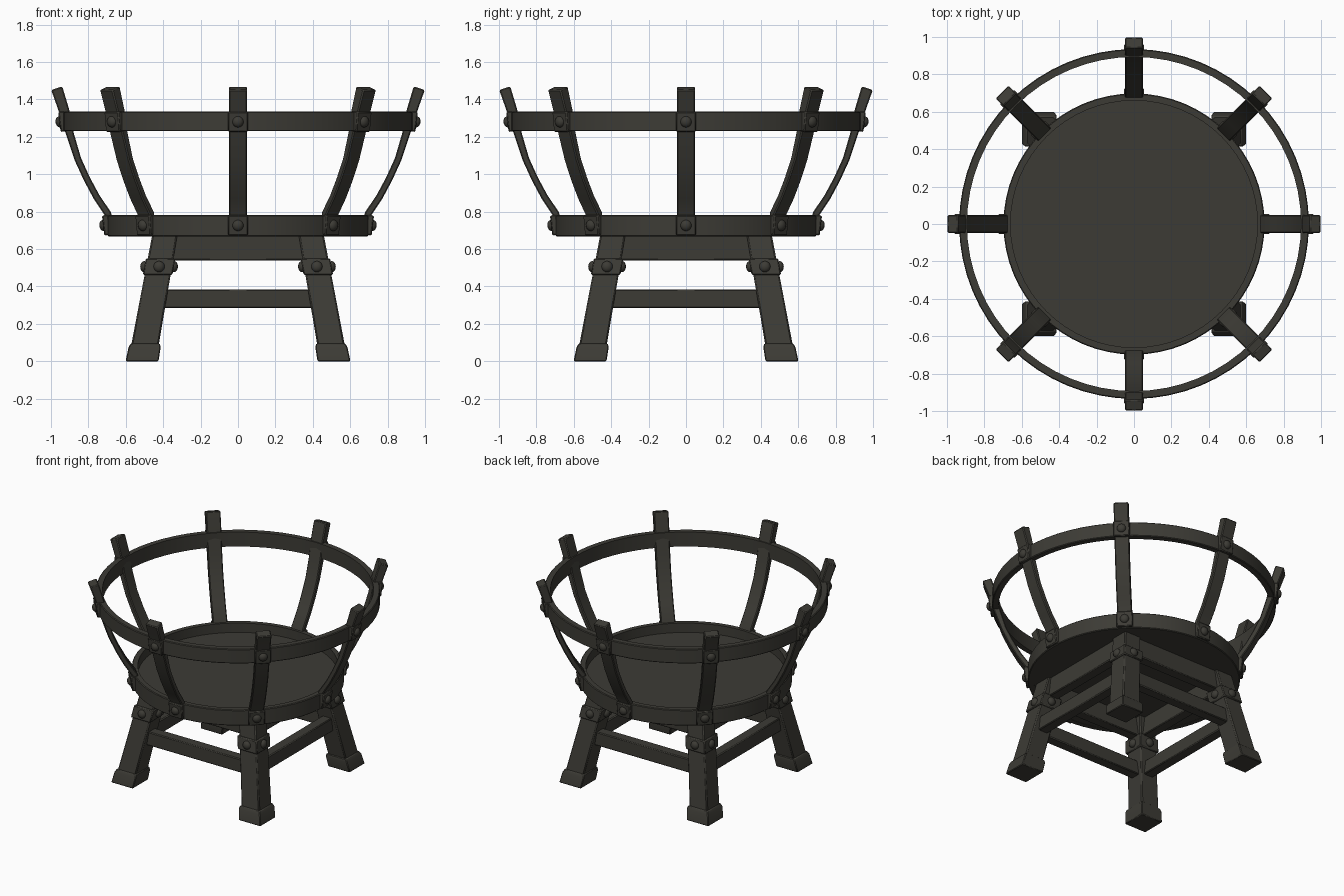
import bpy, bmesh, math
from mathutils import Matrix, Vector

if "Cube" in bpy.data.objects:
    bpy.data.objects.remove(bpy.data.objects["Cube"])

iron = bpy.data.materials.new("dark_iron")
iron.diffuse_color = (0.046, 0.044, 0.036, 1)
iron.use_nodes = True
iron.node_tree.nodes["Principled BSDF"].inputs["Base Color"].default_value = iron.diffuse_color


def finish(name, bm, bevel=0.0):
    bmesh.ops.recalc_face_normals(bm, faces=bm.faces)
    me = bpy.data.meshes.new(name)
    bm.to_mesh(me)
    bm.free()
    me.materials.append(iron)
    ob = bpy.data.objects.new(name, me)
    bpy.context.collection.objects.link(ob)
    bpy.context.view_layer.objects.active = ob
    ob.select_set(True)
    bpy.ops.object.shade_smooth_by_angle(angle=math.radians(35))
    ob.select_set(False)
    if bevel:
        m = ob.modifiers.new("bevel", 'BEVEL')
        m.width = bevel
        m.segments = 1
        m.limit_method = 'ANGLE'
    return ob


def loft(name, rings, bevel=0.0):
    """Solid through a list of four-cornered sections."""
    bm = bmesh.new()
    vs = [[bm.verts.new(p) for p in r] for r in rings]
    for a, b in zip(vs, vs[1:]):
        for i in range(4):
            j = (i + 1) % 4
            bm.faces.new((a[i], a[j], b[j], b[i]))
    bm.faces.new(vs[0])
    bm.faces.new(vs[-1])
    return finish(name, bm, bevel)


def box(name, size, mat, bevel=0.006):
    bm = bmesh.new()
    bmesh.ops.create_cube(bm, size=1, matrix=mat @ Matrix.Diagonal((*size, 1)))
    return finish(name, bm, bevel)


def rivet(name, mat, r=0.03, h=0.022):
    """Dome whose axis is local x."""
    bm = bmesh.new()
    bmesh.ops.create_uvsphere(bm, u_segments=12, v_segments=8, radius=1,
        matrix=mat @ Matrix.Diagonal((h, r, r, 1)))
    return finish(name, bm)


def hoop(name, r0, r1, z0, z1, n=64):
    c = 0.005
    prof = [(r0, z0), (r1 - c, z0), (r1, z0 + c), (r1, z1 - c), (r1 - c, z1), (r0, z1)]
    bm = bmesh.new()
    rows = []
    for k in range(n):
        a = 2 * math.pi * k / n
        rows.append([bm.verts.new((r * math.cos(a), r * math.sin(a), z)) for r, z in prof])
    for k in range(n):
        a, b = rows[k], rows[(k + 1) % n]
        for i in range(len(prof)):
            j = (i + 1) % len(prof)
            bm.faces.new((a[i], a[j], b[j], b[i]))
    return finish(name, bm)


# Basket hoops and floor plate
hoop("upper_hoop", 0.893, 0.935, 1.23, 1.335)
hoop("lower_hoop", 0.66, 0.698, 0.668, 0.782)
bm = bmesh.new()
bmesh.ops.create_cone(bm, cap_ends=True, segments=64, radius1=0.67, radius2=0.67,
    depth=0.045, matrix=Matrix.Translation((0, 0, 0.692)))
finish("floor_plate", bm)

# Curved ribs: radius, height, thickness
path = [(0.675, 0.69, 0.04), (0.697, 0.79, 0.038), (0.757, 0.88, 0.036),
        (0.808, 0.975, 0.036), (0.856, 1.08, 0.036), (0.900, 1.22, 0.042),
        (0.930, 1.34, 0.056), (0.969, 1.46, 0.062)]
for k in range(8):
    R = Matrix.Rotation(k * math.pi / 4, 4, 'Z')
    rings = []
    for i, (r, z, t) in enumerate(path):
        a, b = path[max(i - 1, 0)], path[min(i + 1, len(path) - 1)]
        d = Vector((b[0] - a[0], 0, b[1] - a[1])).normalized()
        n = Vector((d.z, 0, -d.x)) * t / 2
        c = Vector((r, 0, z))
        y = Vector((0, 0.049, 0))
        rings.append([R @ p for p in (c - n - y, c + n - y, c + n + y, c - n + y)])
    loft(f"rib_{k}", rings, 0.006)
    # Riveted joint plates on both hoops
    for tag, r, z, h, tilt in (("upper", 0.938, 1.282, 0.108, 0.12),
                               ("lower", 0.704, 0.728, 0.108, 0.12)):
        M = R @ Matrix.Translation((r, 0, z)) @ Matrix.Rotation(tilt, 4, 'Y')
        box(f"{tag}_joint_plate_{k}", (0.034, 0.108, h), M)
        rivet(f"{tag}_rivet_{k}", M @ Matrix.Translation((0.016, 0, 0)))


# Splayed legs, feet, collars
def centre(z):
    return 0.513 - 0.18 * z


def section(sx, sy, z, half, off=0.0):
    c = centre(z) + off
    return [(sx * c + i * half, sy * c + j * half, z)
            for i, j in ((-1, -1), (1, -1), (1, 1), (-1, 1))]


for n, (sx, sy) in enumerate(((1, 1), (-1, 1), (-1, -1), (1, -1))):
    loft(f"leg_{n}", [section(sx, sy, z, h) for z, h in ((0.03, 0.074), (0.69, 0.067))], 0.008)
    loft(f"foot_{n}", [section(sx, sy, z, h) for z, h in ((0, 0.088), (0.075, 0.086), (0.095, 0.078))], 0.005)
    loft(f"leg_collar_{n}", [section(sx, sy, z, 0.079) for z in (0.462, 0.55)], 0.006)
    c = centre(0.506)
    for q in range(4):
        M = Matrix.Translation((sx * c, sy * c, 0.506)) @ Matrix.Rotation(q * math.pi / 2, 4, 'Z')
        rivet(f"collar_rivet_{n}_{q}", M @ Matrix.Translation((0.079, 0, 0)), 0.03, 0.022)

# Stretchers between the legs
for q in range(4):
    R = Matrix.Rotation(q * math.pi / 2, 4, 'Z')
    for tag, z, h in (("lower", 0.335, 0.1), ("upper", 0.608, 0.136)):
        c = centre(z)
        box(f"{tag}_stretcher_{q}", (2 * c, 0.075, h), R @ Matrix.Translation((0, -c, z)))
